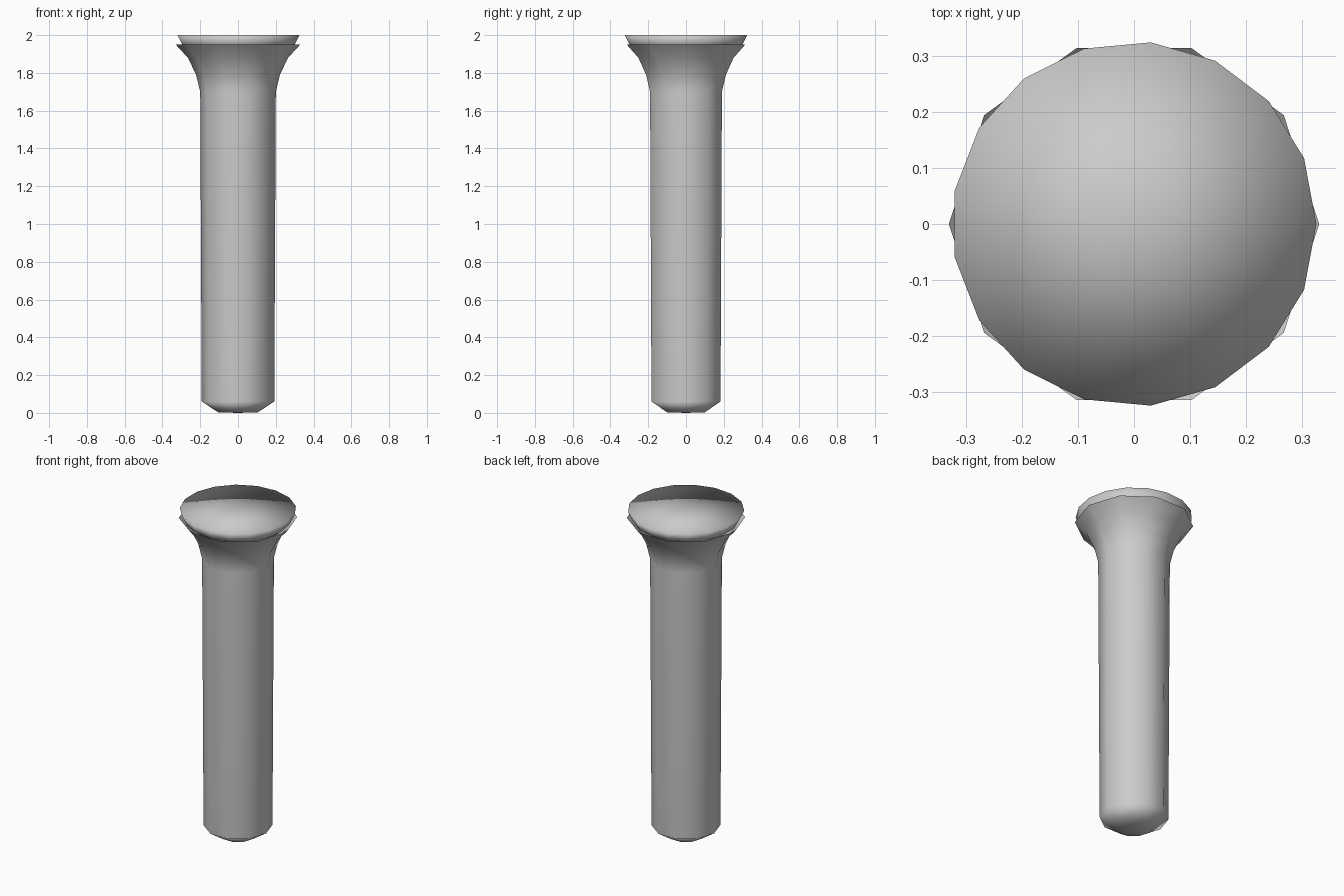
import bpy, bmesh, math

if "Cube" in bpy.data.objects:
    bpy.data.objects.remove(bpy.data.objects["Cube"])


def lathe(name, profile, sides):
    """Revolve (radius, z) points around z, bottom to top; zero radius is a pole."""
    bm = bmesh.new()
    rings = []
    for r, z in profile:
        n = 1 if r == 0 else sides
        rings.append([bm.verts.new((r * math.cos(math.tau * i / sides),
                                    r * math.sin(math.tau * i / sides), z))
                      for i in range(n)])
    for a, b in zip(rings, rings[1:]):
        for i in range(sides):
            j = (i + 1) % sides
            if len(a) == 1:
                vs = (a[0], b[j], b[i])
            elif len(b) == 1:
                vs = (a[i], a[j], b[0])
            else:
                vs = (a[i], a[j], b[j], b[i])
            bm.faces.new(vs).smooth = True
    mesh = bpy.data.meshes.new(name)
    bm.to_mesh(mesh)
    bm.free()
    obj = bpy.data.objects.new(name, mesh)
    bpy.context.collection.objects.link(obj)
    return obj


# Ten-sided shaft: blunt foot, straight body, flared open head
shaft = lathe("shaft", [(0, 0), (0.105, 0.003), (0.192, 0.06), (0.2, 1.7),
                        (0.222, 1.79), (0.265, 1.88), (0.33, 1.95)], 10)

# Long body faces dominate the shading, so the body reads as straight
weighted = shaft.modifiers.new("weighted_normals", 'WEIGHTED_NORMAL')
weighted.mode = 'FACE_AREA'
weighted.weight = 50

# Seventeen-sided closed cap, tapering down into the flare, softly shaded over its rim
lathe("cap", [(0.2, 1.87), (0.295, 1.94), (0.325, 2.0), (0, 2.0)], 17)
